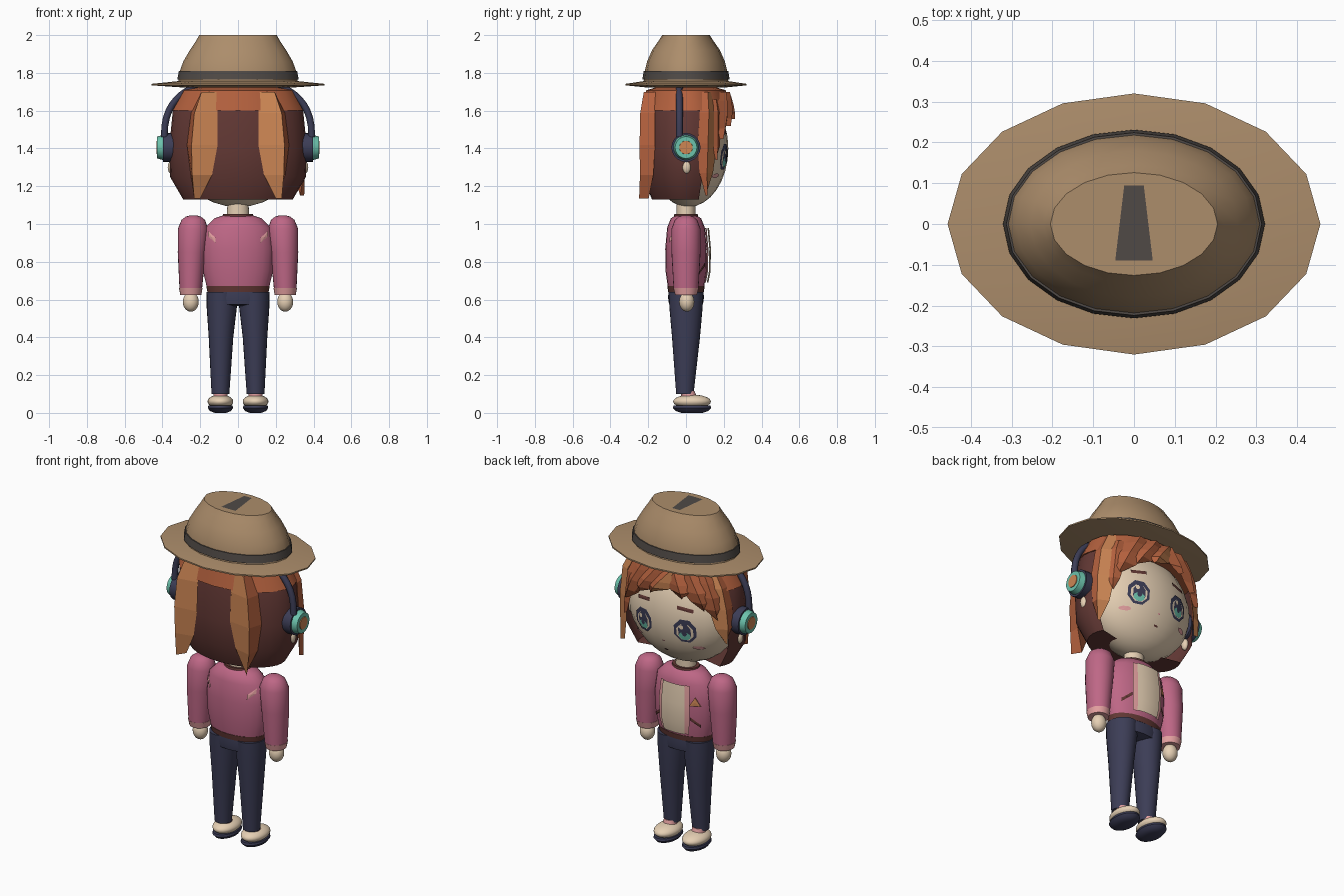
import bpy, bmesh, math
from mathutils import Matrix

if "Cube" in bpy.data.objects:
    bpy.data.objects.remove(bpy.data.objects["Cube"])


def material(name, rgb):
    lin = [((c / 255 + 0.055) / 1.055) ** 2.4 for c in rgb] + [1]
    m = bpy.data.materials.new(name)
    m.use_nodes = True
    m.diffuse_color = lin
    m.node_tree.nodes["Principled BSDF"].inputs["Base Color"].default_value = lin
    return m


TAN = material("hat tan", (172, 141, 107))
GREY = material("band grey", (80, 74, 70))
ORANGE = material("hair orange", (180, 97, 62))
LIGHT = material("hair highlight", (205, 134, 84))
BROWN = material("dark brown", (98, 56, 52))
PINK = material("jacket pink", (190, 103, 134))
PALE = material("pale pink", (228, 160, 160))
NAVY = material("navy", (60, 61, 86))
SKIN = material("skin cream", (230, 208, 180))
TEAL = material("teal", (108, 194, 172))


def finish(name, bm, mats, smooth=True):
    bmesh.ops.remove_doubles(bm, verts=bm.verts, dist=0.0001)
    bmesh.ops.recalc_face_normals(bm, faces=bm.faces)
    me = bpy.data.meshes.new(name)
    bm.to_mesh(me)
    bm.free()
    for m in mats:
        me.materials.append(m)
    ob = bpy.data.objects.new(name, me)
    bpy.context.collection.objects.link(ob)
    if smooth:
        bpy.ops.object.select_all(action="DESELECT")
        ob.select_set(True)
        bpy.context.view_layer.objects.active = ob
        bpy.ops.object.shade_smooth_by_angle(angle=math.radians(40))


def loft(name, rings, mat, n=24, start=0, end=360):
    """Elliptical rings (z, rx, ry, cx, cy); a partial sweep leaves it open."""
    bm = bmesh.new()
    full = end - start == 360
    rows = []
    for ring in rings:
        z, rx, ry, cx, cy = (*ring, 0, 0)[:5]
        row = []
        for i in range(n if full else n + 1):
            a = math.radians(start + (end - start) * i / n)
            row.append(bm.verts.new((cx + rx * math.cos(a), cy + ry * math.sin(a), z)))
        rows.append(row)
    for a, b in zip(rows, rows[1:]):
        for i in range(n):
            j = (i + 1) % len(a)
            bm.faces.new((a[i], a[j], b[j], b[i]))
    if full:
        bm.faces.new(rows[0])
        bm.faces.new(rows[-1])
    finish(name, bm, [mat])


def ellipsoid(name, centre, radii, mat):
    bm = bmesh.new()
    bmesh.ops.create_uvsphere(bm, u_segments=24, v_segments=16, radius=1)
    bm.transform(Matrix.Translation(centre) @ Matrix.Diagonal((*radii, 1)))
    finish(name, bm, [mat])


def disc(name, x0, x1, r0, r1, z, mat):
    bm = bmesh.new()
    bmesh.ops.create_cone(bm, cap_ends=True, segments=20, radius1=r0, radius2=r1, depth=abs(x1 - x0))
    turn = Matrix.Rotation(math.copysign(math.pi / 2, x1), 4, "Y")
    bm.transform(Matrix.Translation(((x0 + x1) / 2, 0, z)) @ turn)
    finish(name, bm, [mat])


def surface(rings, z):
    """Radii of a profile at a height."""
    for a, b in zip(rings, rings[1:]):
        if a[0] >= z >= b[0] and a[0] > b[0]:
            t = (a[0] - z) / (a[0] - b[0])
            return a[1] + (b[1] - a[1]) * t, a[2] + (b[2] - a[2]) * t
    return rings[-1][1:3]


def decal(name, cx, cz, outline, mat, depth, lift=0.005, facing=1):
    """Thin painted patch that follows a curved surface."""
    bm = bmesh.new()
    def put(x, z):
        return bm.verts.new((x, facing * (depth(x, z) + lift), z))
    hub = put(cx, cz)
    rim = [put(cx + x, cz + z) for x, z in outline]
    for i, v in enumerate(rim):
        bm.faces.new((hub, v, rim[(i + 1) % len(rim)]))
    finish(name, bm, [mat], False)


def oval(rx, rz, n=8):
    turns = [2 * math.pi * (i + .5) / n for i in range(n)]
    return [(rx * math.cos(a), rz * math.sin(a)) for a in turns]


def bar(dx, dz, w):
    return [(-dx, -dz - w), (dx, dz - w), (dx, dz + w), (-dx, -dz + w)]


# Hat
loft("hat_brim", [(1.722, .28, .2), (1.734, .457, .32), (1.742, .457, .32), (1.757, .31, .22)], TAN, 16)
loft("hat_crown", [(1.74, .318, .226), (1.81, .308, .218), (1.86, .29, .206), (1.92, .255, .18),
                   (1.97, .222, .145), (2, .205, .126)], TAN, 20)
loft("hat_band", [(1.766, .321, .231), (1.81, .313, .224)], GREY, 20)
bm = bmesh.new()
bm.faces.new([bm.verts.new(p) for p in ((-.046, -.09, 2), (.046, -.09, 2), (.024, .094, 2), (-.024, .094, 2))])
bmesh.ops.translate(bm, verts=bm.verts, vec=(0, 0, .002))
finish("crown_patch", bm, [GREY], False)

# Head and neck
ellipsoid("head", (0, .012, 1.4), (.335, .212, .31), SKIN)
loft("neck", [(1.0, .06, .05), (1.14, .055, .05)], SKIN)

# Hair shell open at the face, with a lighter cap
HAIR = [(1.73, .15, .12), (1.7, .29, .2), (1.6, .345, .226), (1.4, .365, .235),
        (1.25, .36, .23), (1.13, .29, .18), (1.13, .1, .08)]
loft("back_hair", HAIR, BROWN, 20, 158, 382)
loft("hair_cap", [(1.735, .15, .12), (1.708, .298, .21), (1.6, .354, .235), (1.6, .3, .19)], ORANGE, 20)


def lock(name, az, lean, top, tip, half, light, bulge=.03):
    """Ridged, tapering lock hanging on the hair; light picks the bright side."""
    bm = bmesh.new()
    rows = []
    for t, w in ((0, .65), (.2, .9), (.5, 1), (.78, .7), (1, 0)):
        z, mid = top + (tip - top) * t, az + lean * t
        rx, ry = surface(HAIR, max(z, 1.25))
        row = []
        for turn, out in ((-w, .006), (-light * w * .2, bulge), (w, .006)):
            a = math.radians(mid + half * turn)
            row.append(bm.verts.new(((rx + out) * math.cos(a), (ry + out) * math.sin(a), z)))
        rows.append(row)
    for a, b in zip(rows, rows[1:]):
        for i in range(3):
            j = (i + 1) % 3
            f = bm.faces.new((a[i], a[j], b[j], b[i]))
            f.material_index = int((i == 1 and light > 0) or (i == 0 and light < 0))
    bm.faces.new(rows[0])
    finish(name, bm, [ORANGE, LIGHT], False)


for side, s in (("left", 1), ("right", -1)):
    lock("back_lock_" + side, 270 + s * 31, s * 2, 1.7, 1.135, 15, -s, .066)
    lock("temple_lock_" + side, 90 - s * 58, -s * 6, 1.7, 1.15 if s > 0 else 1.3, 14, s)
lock("cheek_lock", 44, -3, 1.66, 1.34, 9, 0, .02)

# Fringe swept away from a parting
for i, (az, lean, tip, light) in enumerate(((66, -18, 1.45, 0), (84, -20, 1.52, 0), (102, -20, 1.555, 1),
                                            (104, 8, 1.56, 0), (120, 12, 1.5, 0), (136, 8, 1.45, 0))):
    lock(f"fringe_lock_{i + 1}", az, lean, 1.7, tip, 15, light, .034)


# Face
def face(x, z):
    return .012 + .212 * math.sqrt(max(0, 1 - (x / .335) ** 2 - ((z - 1.4) / .31) ** 2))


EYE = (("outline", 0, 0, .066, .073, NAVY), ("white", 0, -.006, .05, .052, SKIN),
       ("iris", 0, -.004, .037, .052, NAVY), ("glow", 0, -.028, .033, .026, TEAL),
       ("pupil", 0, -.008, .015, .022, NAVY), ("shine", .014, .024, .012, .013, SKIN))
for side, s in (("left", 1), ("right", -1)):
    for layer, (part, dx, dz, rx, rz, mat) in enumerate(EYE):
        decal(f"eye_{part}_{side}", s * .135 + dx, 1.355 + dz, oval(rx, rz), mat, face, .003 + layer * .0012)
    decal("eyebrow_" + side, s * .135, 1.482, bar(.045, -s * .006, .01), BROWN, face)
    decal("blush_" + side, s * .195, 1.255, oval(.032, .012), PALE, face)
decal("mouth", 0, 1.205, oval(.014, .006, 6), BROWN, face)
decal("nose", 0, 1.268, oval(.009, .005, 6), PALE, face)

# Headphones and earlobes
for side, s in (("left", 1), ("right", -1)):
    disc("ear_cushion_" + side, s * .34, s * .396, .077, .077, 1.405, NAVY)
    disc("ear_cup_" + side, s * .39, s * .428, .068, .058, 1.405, TEAL)
    disc("ear_cup_centre_" + side, s * .42, s * .432, .037, .035, 1.405, LIGHT)
    ellipsoid("earlobe_" + side, (s * .354, .003, 1.3), (.018, .022, .034), SKIN)
curve = bpy.data.curves.new("headband", "CURVE")
curve.dimensions = "3D"
curve.bevel_depth = .018
curve.bevel_resolution = 2
spline = curve.splines.new("POLY")
spline.points.add(24)
for i, p in enumerate(spline.points):
    a = math.pi * i / 24
    c = math.cos(a)
    p.co = (math.copysign(abs(c) ** .8 * .39, c), -.035, 1.46 + .3 * abs(math.sin(a)) ** .8, 1)
curve.materials.append(NAVY)
bpy.context.collection.objects.link(bpy.data.objects.new("headband", curve))

# Jacket body, shirt and lapels
TORSO = [(1.045, .08, .055), (1.03, .125, .08), (.98, .175, .1), (.87, .19, .11), (.75, .185, .108), (.665, .165, .096)]
loft("jacket", TORSO, PINK)
loft("jacket_hem", [(.672, .168, .099), (.64, .162, .094)], BROWN)
loft("jacket_collar", [(1.03, .085, .066), (1.052, .078, .062)], BROWN)


def panel(name, start, end, lift, mat):
    rings = [(max(.69, min(z, 1.005)), rx + lift, ry + lift) for z, rx, ry in TORSO[2:]]
    loft(name, rings, mat, 6, start, end)


panel("shirt", 69, 111, .022, SKIN)
panel("lapel_left", 61, 70, .016, PALE)
panel("lapel_right", 110, 119, .016, PALE)


def chest(x, z):
    rx, ry = surface(TORSO, z)
    return ry * math.sqrt(max(0, 1 - (x / rx) ** 2))


for side, s in (("left", 1), ("right", -1)):
    decal("back_mark_" + side, s * .14, .932, bar(.02, s * .018, .014), PALE, chest, .008, -1)
    decal("pocket_" + side, s * .122, .765, bar(.026, -s * .022, .01), BROWN, chest, .008)
for name, size, mat, lift in (("badge_edge", .032, BROWN, .007), ("badge", .024, LIGHT, .0095)):
    decal(name, -.122, .885, [(-size, -size * .8), (size, -size * .8), (0, size)], mat, chest, lift)

# Arms, legs and shoes
loft("hips", [(.65, .16, .092), (.61, .168, .095), (.575, .155, .09), (.565, .08, .05)], NAVY)
for side, s in (("left", 1), ("right", -1)):
    loft("sleeve_" + side, [(1.046, .015, .015, s * .236), (1.039, .04, .038, s * .236), (1.022, .062, .059, s * .237),
                            (.975, .08, .077, s * .238), (.85, .074, .077, s * .245), (.66, .06, .066, s * .25)], PINK)
    loft("cuff_" + side, [(.66, .062, .067, s * .25), (.625, .056, .058, s * .25)], PALE)
    ellipsoid("hand_" + side, (s * .25, .004, .588), (.042, .04, .052), SKIN)
    loft("trouser_leg_" + side, [(.64, .082, .092, s * .085), (.56, .08, .088, s * .086), (.4, .065, .074, s * .09),
                                 (.1, .047, .046, s * .093, -.006)], NAVY)
    loft("sock_" + side, [(.115, .036, .036, s * .093, .01), (.06, .04, .045, s * .093, .02)], PALE)
    ellipsoid("shoe_" + side, (s * .093, .032, .06), (.068, .1, .037), SKIN)
    loft("sole_" + side, [(0, .03, .055, s * .093, .032), (.01, .056, .087, s * .093, .032),
                          (.026, .067, .102, s * .093, .032), (.038, .064, .098, s * .093, .032)], NAVY)
